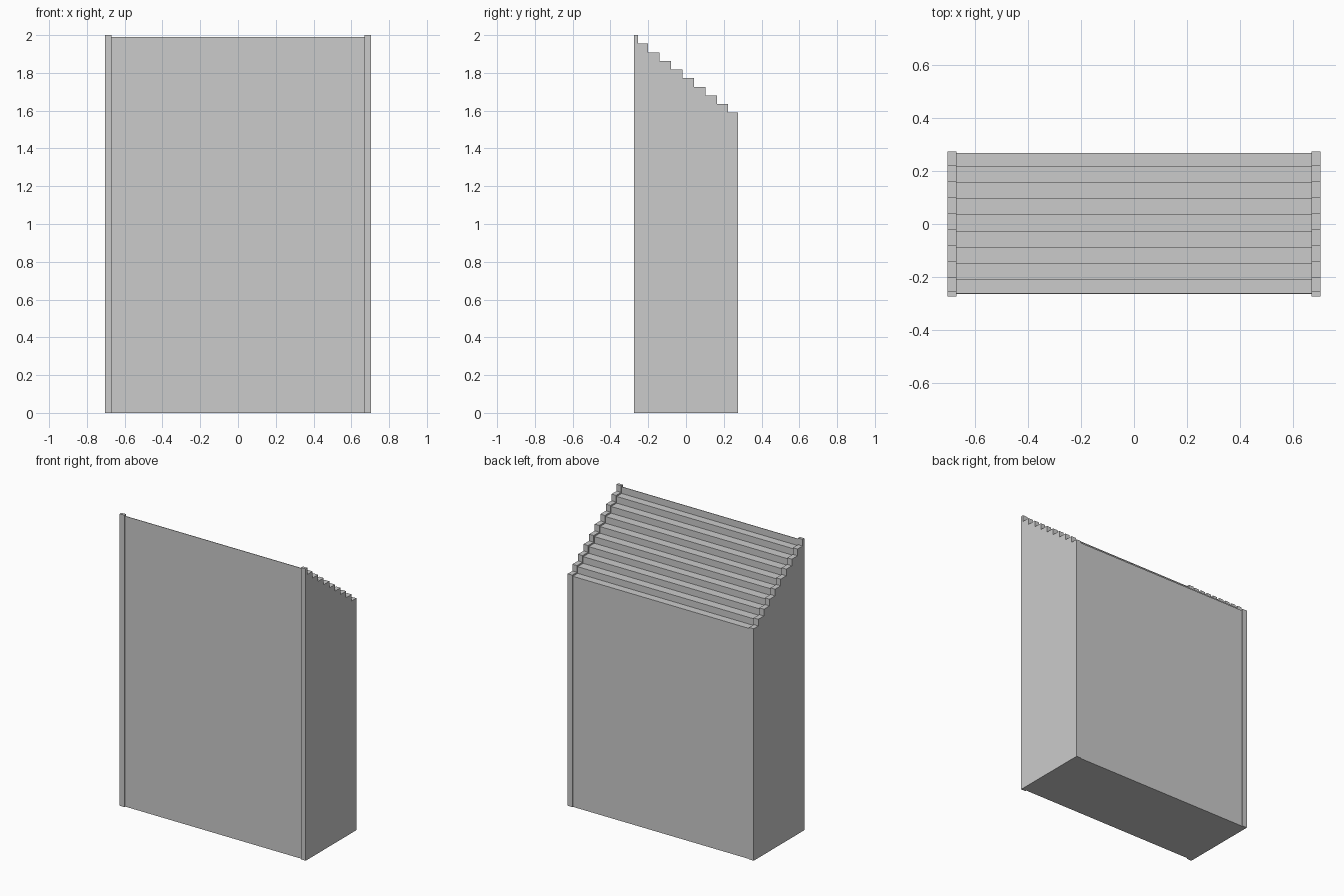
import bpy, bmesh

if "Cube" in bpy.data.objects:
    bpy.data.objects.remove(bpy.data.objects["Cube"])


def stair_prism(name, x0, x1, front, back, top, risers):
    # Stepped side profile in the y-z plane, extruded along x
    drop = 0.0456
    pts = [(back, 0), (front, 0), (front, top)]
    z = top
    for y in risers:
        pts += [(y, z), (y, z - drop)]
        z -= drop
    pts.append((back, z))
    bm = bmesh.new()
    face = bm.faces.new([bm.verts.new((x0, y, z)) for y, z in pts])
    ext = bmesh.ops.extrude_face_region(bm, geom=[face])
    moved = [v for v in ext["geom"] if isinstance(v, bmesh.types.BMVert)]
    bmesh.ops.translate(bm, verts=moved, vec=(x1 - x0, 0, 0))
    bmesh.ops.recalc_face_normals(bm, faces=bm.faces[:])
    mesh = bpy.data.meshes.new(name)
    bm.to_mesh(mesh)
    bm.free()
    obj = bpy.data.objects.new(name, mesh)
    bpy.context.collection.objects.link(obj)
    return obj


# Nine risers: a narrow top ledge, then evenly spaced treads
side_risers = [-0.255] + [-0.2 + 0.0605 * i for i in range(8)]
core_risers = [-0.261] + [-0.207 + 0.0605 * i for i in range(8)]

# Stair body, slightly recessed between the side panels
stair_body = stair_prism("stair_body", -0.67, 0.67, -0.265, 0.269, 1.99, core_risers)

# Stepped side panels standing proud of the body
for name, x0 in (("left_side_panel", -0.705), ("right_side_panel", 0.67)):
    stair_prism(name, x0, x0 + 0.035, -0.274, 0.274, 2.0, side_risers)
